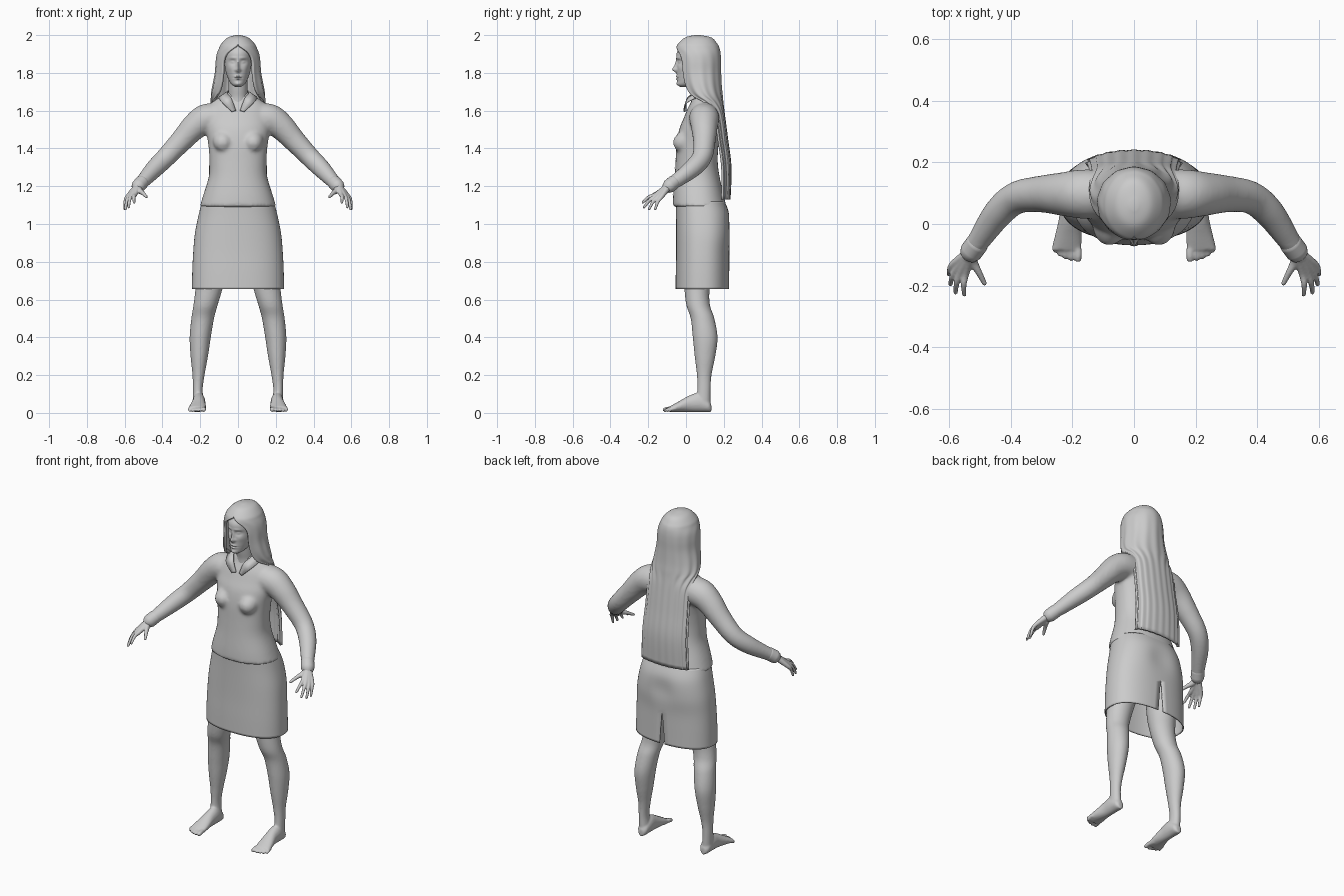
import bpy, bmesh
from math import sin, cos, pi, exp, radians, copysign
from mathutils import Vector

cube = bpy.data.objects.get("Cube")
if cube:
    bpy.data.objects.remove(cube)

grey = bpy.data.materials.new("plain grey")
grey.use_nodes = True
grey.diffuse_color = (0.6, 0.6, 0.6, 1)
grey.node_tree.nodes["Principled BSDF"].inputs["Base Color"].default_value = (0.6, 0.6, 0.6, 1)


def spline(rows, steps=6):
    """Catmull-Rom interpolation through tuples of any length."""
    out = []
    for i in range(len(rows) - 1):
        a, b, c, d = (rows[max(0, min(len(rows) - 1, i + k))] for k in (-1, 0, 1, 2))
        for s in range(steps):
            t = s / steps
            out.append(tuple(0.5 * (2*q + (r - p)*t + (2*p - 5*q + 4*r - s4)*t*t
                                    + (3*q - p - 3*r + s4)*t**3)
                             for p, q, r, s4 in zip(a, b, c, d)))
    return out + [rows[-1]]


def loft(bm, rings, closed=True, caps=True):
    grid = [[bm.verts.new(p) for p in ring] for ring in rings]
    n = len(grid[0])
    for a, b in zip(grid, grid[1:]):
        for i in range(n if closed else n - 1):
            j = (i + 1) % n
            bm.faces.new((a[i], a[j], b[j], b[i]))
    if caps:
        bm.faces.new(grid[0][::-1])
        bm.faces.new(grid[-1])


def section(z, hw, yf, yb, cx=0, n=48, power=2.0):
    """Horizontal superellipse between a front and a back depth."""
    def bend(v):
        return copysign(abs(v) ** (2 / power), v)
    yc, ry = (yf + yb) / 2, (yb - yf) / 2
    return [Vector((cx + hw * bend(sin(2*pi*i/n)), yc - ry * bend(cos(2*pi*i/n)), z))
            for i in range(n)]


def limb(bm, path, n=16, steps=5):
    """Round tube through (x, y, z, radius) points with domed ends."""
    pts = spline(path, steps)
    rings = []
    for i, p in enumerate(pts):
        c = Vector(p[:3])
        d = (Vector(pts[min(i + 1, len(pts) - 1)][:3]) - Vector(pts[max(i - 1, 0)][:3])).normalized()
        u = d.cross(Vector((0.3, 1, 0.1))).normalized()
        v = d.cross(u)

        def ring(k, off):
            return [c + d*off + (u*cos(2*pi*j/n) + v*sin(2*pi*j/n)) * p[3]*k for j in range(n)]
        if i == 0:
            rings += [ring(0.4, -0.7 * p[3]), ring(0.8, -0.4 * p[3])]
        rings.append(ring(1, 0))
        if i == len(pts) - 1:
            rings += [ring(0.8, 0.5 * p[3]), ring(0.4, 0.85 * p[3])]
    loft(bm, rings)


def make(name, bm, voxel=0, relax=0, mirror=False, thick=0, angle=50):
    bmesh.ops.recalc_face_normals(bm, faces=bm.faces)
    me = bpy.data.meshes.new(name)
    bm.to_mesh(me)
    bm.free()
    ob = bpy.data.objects.new(name, me)
    bpy.context.collection.objects.link(ob)
    me.materials.append(grey)
    for o in bpy.context.selected_objects:
        o.select_set(False)
    bpy.context.view_layer.objects.active = ob
    ob.select_set(True)
    bpy.ops.object.shade_smooth_by_angle(angle=radians(angle))
    if mirror:
        ob.modifiers.new("both sides", 'MIRROR')
    if voxel:
        m = ob.modifiers.new("blend", 'REMESH')
        m.mode, m.voxel_size, m.use_smooth_shade = 'VOXEL', voxel, True
    if relax:
        m = ob.modifiers.new("relax", 'SMOOTH')
        m.factor, m.iterations = 0.5, relax
    if thick:
        m = ob.modifiers.new("thickness", 'SOLIDIFY')
        m.thickness, m.offset = thick, -1
    return ob


# Blouse: torso, bust and sleeves blended together
bm = bmesh.new()
torso = [(1.09, .203, -.07, .215), (1.15, .185, -.068, .2), (1.25, .155, -.06, .178),
         (1.33, .151, -.055, .168), (1.42, .157, -.05, .172), (1.5, .17, -.036, .182),
         (1.56, .17, -.012, .187), (1.61, .162, .008, .182), (1.65, .13, .028, .172),
         (1.68, .08, .035, .155), (1.7, .05, .04, .135)]
loft(bm, [section(*r, power=2.25) for r in spline(torso)])
for s in (-1, 1):
    limb(bm, [(s*.1, .095, 1.56, .08), (s*.17, .097, 1.555, .08), (s*.23, .097, 1.515, .071),
              (s*.3, .097, 1.44, .06), (s*.38, .085, 1.355, .053), (s*.44, .035, 1.295, .049),
              (s*.5, -.05, 1.23, .038), (s*.52, -.08, 1.21, .034)], 24)
    limb(bm, [(s*.08, .02, 1.45, .06), (s*.08, -.022, 1.43, .052)], 24)
make("blouse", bm, 0.009, 8)

# Cuffs
bm = bmesh.new()
limb(bm, [(.507, -.062, 1.223, .037), (.528, -.09, 1.2, .037)], 24)
make("cuff", bm, mirror=True, angle=40)

# Collar: one folded half, mirrored
bm = bmesh.new()
inner = [(.01, -.004, 1.6), (.035, .004, 1.665), (.058, .05, 1.695), (.045, .12, 1.71), (0, .14, 1.712)]
outer = [(.032, -.014, 1.595), (.08, -.002, 1.64), (.102, .06, 1.672), (.07, .14, 1.68), (0, .168, 1.685)]
loft(bm, [spline(inner), spline(outer)], False, False)
make("collar", bm, mirror=True, thick=.006)

# Button placket, laid on the blouse
bm = bmesh.new()
loft(bm, [[Vector((x, -.2, 1.1 + .5 * i / 50)) for i in range(51)] for x in (-.012, 0, .012)], False, False)
placket = make("placket", bm)
m = placket.modifiers.new("lay on", 'SHRINKWRAP')
m.target, m.wrap_method, m.offset = bpy.data.objects["blouse"], 'PROJECT', .003
m.use_project_y = True
m.use_negative_direction = True

# Skirt with a slit at the back
bm = bmesh.new()
skirt = [(1.12, .19, -.055, .205), (1.05, .208, -.053, .232), (.95, .228, -.052, .238),
         (.85, .237, -.052, .23), (.75, .242, -.054, .229), (.655, .244, -.055, .229)]
rings = []
for z, hw, yf, yb in spline(skirt, 5):
    gap = max(0, .85 - z) * .45
    ring = []
    for i in range(65):
        a = gap / 2 + (2*pi - gap) * i / 64
        x, c = sin(a), cos(a)
        dent = .012 * exp(-(x / .25)**2 - ((z - .98) / .07)**2) if c > 0 else 0
        ring.append((hw * copysign(abs(x)**.85, x),
                     (yf + yb)/2 + (yb - yf)/2 * copysign(abs(c)**.85, c) - dent, z))
    rings.append(ring)
loft(bm, rings, False, False)
bmesh.ops.remove_doubles(bm, verts=bm.verts, dist=.0005)
make("skirt", bm, thick=.006)

# Legs, feet and toes
bm = bmesh.new()
leg = [(.95, .09, 0, .17, .12), (.75, .08, -.015, .145, .14), (.65, .071, -.008, .125, .155),
       (.57, .064, .002, .127, .172), (.5, .06, .025, .15, .187), (.4, .056, .036, .167, .2),
       (.3, .046, .046, .155, .205), (.2, .032, .058, .135, .209), (.12, .026, .06, .13, .213),
       (.04, .03, .05, .13, .208)]
loft(bm, [section(*r, n=32) for r in spline(leg)])
foot = [(.134, .207, .014, .04), (.118, .207, .029, .065), (.07, .207, .034, .1),
        (.02, .208, .035, .088), (-.04, .213, .044, .055), (-.085, .218, .048, .03)]
loft(bm, [[Vector((cx + hw*sin(2*pi*i/24), y, .005 + h * (.5 + .5*cos(2*pi*i/24))))
           for i in range(24)] for y, cx, hw, h in spline(foot)])
for x, y, r in ((.181, -.113, .0125), (.204, -.113, .009), (.222, -.108, .009),
                (.239, -.1, .0085), (.256, -.088, .008)):
    limb(bm, [(x * .8 + .043, -.05, .02, r), (x, y + .025, .022, r), (x, y, r + .004, r)], 12)
make("leg", bm, 0.006, 3, mirror=True)

# Hands: each finger runs from the wrist to its tip
bm = bmesh.new()
wrist = (.528, -.09, 1.203, .02)
for knuckle, tip in (((.545, -.158, 1.157), (.55, -.23, 1.113)),
                     ((.562, -.156, 1.152), (.578, -.222, 1.088)),
                     ((.575, -.146, 1.146), (.595, -.196, 1.078)),
                     ((.585, -.13, 1.144), (.6, -.163, 1.078))):
    mid = Vector(knuckle).lerp(Vector(tip), .5) + Vector((.004, -.002, .008))
    limb(bm, [wrist, (*knuckle, .0125), (*mid, .0095), (*tip, .007)], 12)
limb(bm, [wrist, (.522, -.122, 1.178, .016), (.503, -.156, 1.163, .011), (.484, -.193, 1.143, .008)], 12)
limb(bm, [(.515, -.075, 1.215, .026), (.535, -.105, 1.19, .023)], 12)
make("hand", bm, 0.004, 3, mirror=True)

# Neck
bm = bmesh.new()
limb(bm, [(0, .085, 1.6, .062), (0, .078, 1.67, .052), (0, .068, 1.72, .05), (0, .06, 1.77, .05)], 32)
make("neck", bm)


# Head with sculpted face
def bump(x, z, cx, cz, sx, sz, h):
    return h * exp(-((abs(x) - cx) / sx)**2 - ((z - cz) / sz)**2)


def face(x, z):
    nose_w = .008 + .006 * exp(-((z - 1.815) / .012)**2)
    return (bump(x, z, 0, 1.817, nose_w, .014, .02) + bump(x, z, 0, 1.84, .008, .024, .012)
            + bump(x, z, .029, 1.858, .017, .012, -.011) + bump(x, z, .029, 1.857, .011, .006, .008)
            + bump(x, z, .026, 1.879, .02, .006, .004) + bump(x, z, .042, 1.825, .016, .018, .004)
            + bump(x, z, 0, 1.781, .018, .005, .007) + bump(x, z, 0, 1.768, .015, .005, .007)
            + bump(x, z, 0, 1.7745, .022, .0025, -.004) + bump(x, z, 0, 1.742, .016, .01, .005))


bm = bmesh.new()
head = [(1.726, .015, -.03, .01), (1.738, .032, -.044, .04), (1.76, .048, -.046, .09),
        (1.8, .063, -.048, .13), (1.85, .072, -.048, .15), (1.9, .075, -.05, .155),
        (1.93, .07, -.036, .145), (1.96, .055, -.01, .12), (1.98, .02, .03, .08)]
rings = [section(*r, n=128) for r in spline(head, 10)]
for ring in rings:
    mid = sum(p.y for p in ring) / len(ring)
    for p in ring:
        if p.y < mid:
            p.y -= face(p.x, p.z)
loft(bm, rings)
make("head", bm)

# Long hair: open arcs from the crown down to a flat sheet behind the back
bm = bmesh.new()
hair = [(2.0, .012, .06, .015, 180), (1.987, .055, .065, .07, 180), (1.955, .088, .062, .103, 180),
        (1.932, .1, .062, .115, 166), (1.9, .112, .065, .118, 146), (1.86, .118, .067, .118, 138),
        (1.8, .122, .07, .115, 138), (1.73, .135, .08, .108, 138), (1.68, .143, .095, .098, 130),
        (1.64, .142, .12, .077, 106), (1.58, .14, .155, .05, 90), (1.45, .143, .175, .047, 88),
        (1.3, .15, .194, .046, 86), (1.13, .156, .195, .04, 86)]
rings = []
for z, hw, yc, ry, span in spline(hair, 5):
    ring = []
    for i in range(97):
        t = 2 * i / 96 - 1
        a = radians(min(span, 180)) * t
        lock = 1 + .022 * cos(t * 31) * min(1, max(0, (1.97 - z) * 3))
        ring.append((hw * sin(a) * lock, yc + ry * cos(a) * lock, z))
    rings.append(ring)
loft(bm, rings, False, False)
bm.faces.new([v for v in bm.verts][:96])
bmesh.ops.remove_doubles(bm, verts=bm.verts, dist=.0003)
make("hair", bm, thick=.014)
